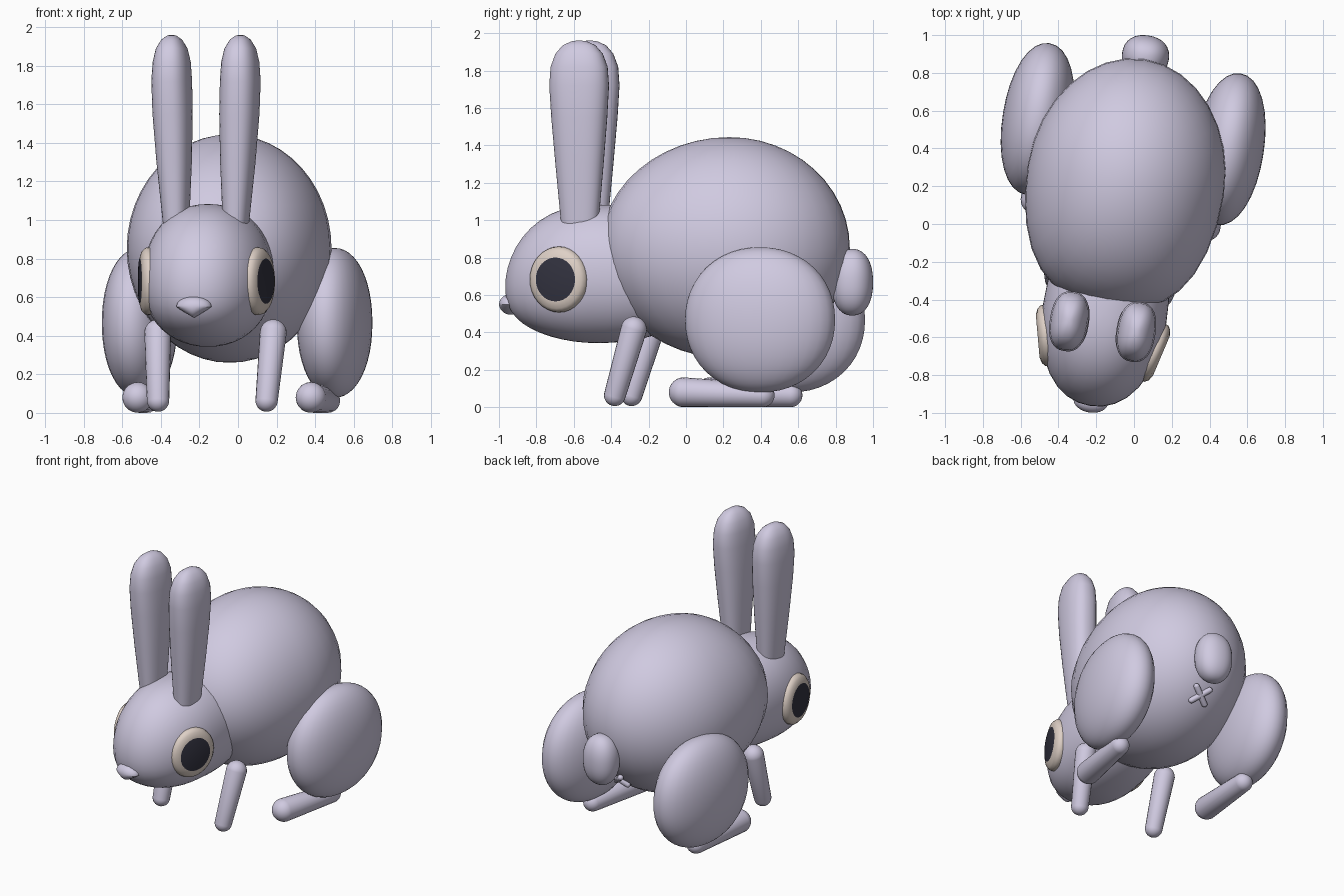
import bpy, bmesh, math
from mathutils import Vector, Matrix

if "Cube" in bpy.data.objects:
    bpy.data.objects.remove(bpy.data.objects["Cube"])

# The whole animal is symmetric, but turned slightly about z
PLACE = Matrix.Translation((-0.08, 0, 0)) @ Matrix.Rotation(math.radians(-9), 4, 'Z')


def material(name, rgb):
    m = bpy.data.materials.new(name)
    m.diffuse_color = (*rgb, 1)
    m.use_nodes = True
    m.node_tree.nodes["Principled BSDF"].inputs["Base Color"].default_value = m.diffuse_color
    return m


FUR = material("lilac fur", (0.63, 0.59, 0.75))
CREAM = material("cream eye rim", (0.73, 0.63, 0.565))
DARK = material("dark pupil", (0.032, 0.032, 0.05))


def finish(name, bm, mats=(FUR,)):
    bmesh.ops.recalc_face_normals(bm, faces=bm.faces)
    me = bpy.data.meshes.new(name)
    bm.to_mesh(me)
    bm.free()
    me.transform(PLACE)
    for m in mats:
        me.materials.append(m)
    me.polygons.foreach_set("use_smooth", [True] * len(me.polygons))
    me.set_sharp_from_angle(angle=math.radians(40))
    ob = bpy.data.objects.new(name, me)
    bpy.context.collection.objects.link(ob)
    return ob


def sphere(u=32, v=24):
    bm = bmesh.new()
    bmesh.ops.create_uvsphere(bm, u_segments=u, v_segments=v, radius=1)
    return bm


def blob(name, centre, rx, front, back, rz, taper=0, p=2.0, droop=0, blunt=0):
    """Ellipsoid with different front and back lengths. taper narrows the bottom,
    p > 2 makes it boxier, droop lowers the front, blunt flattens the front."""
    bm = sphere()
    for v in bm.verts:
        x, y, z = v.co / sum(abs(c) ** p for c in v.co) ** (1 / p)
        w = 1 - taper * max(0.0, -z)
        length = front * (1 + blunt * x * x) if y < 0 else back
        low = droop * min(0.0, y) * (1 - z * z)
        v.co = Vector(centre) + Vector((x * rx * w, y * length, z * rz + low))
    return finish(name, bm)


def capsule(name, a, ra, b, rb):
    """Rounded rod from a to b with an end radius at each end."""
    a, b = Vector(a), Vector(b)
    rot = (b - a).to_track_quat('Z', 'Y')
    bm = sphere(20, 15)
    for v in bm.verts:
        d = rot @ v.co
        v.co = b + d * rb if v.co.z > 0 else a + d * ra
    return finish(name, bm)


def loft(rings):
    """Skin over rings of points; returns the mesh and its end cap."""
    bm = bmesh.new()
    rows = [[bm.verts.new(p) for p in r] for r in rings]
    n = len(rows[0])
    for lo, hi in zip(rows, rows[1:]):
        for i in range(n):
            j = (i + 1) % n
            bm.faces.new((lo[i], lo[j], hi[j], hi[i]))
    bm.faces.new(rows[0])
    return bm, bm.faces.new(rows[-1])


def spow(t, e):
    return math.copysign(abs(t) ** e, t)


ANGLES = [2 * math.pi * i / 32 for i in range(32)]

# Body, head, nose, tail
blob("body", (0, 0.235, 0.852), 0.525, 0.69, 0.648, 0.592, blunt=0.2)
blob("head", (0, -0.48, 0.713), 0.33, 0.495, 0.62, 0.37, p=2.15, droop=0.07)
blob("nose", (0, -0.95, 0.55), 0.092, 0.06, 0.06, 0.055, taper=0.75)
blob("tail", (0, 0.90, 0.668), 0.125, 0.11, 0.11, 0.178, p=2.25)

# Small crossed mark under the tail, lying on the body surface
centre = Vector((0, 0.735, 0.468))
down = Vector((0, -0.67, -0.74))
for k, s in (("a", 1), ("b", -1)):
    arm = (Vector((s, 0, 0)) + down).normalized() * 0.07
    capsule("tail_mark_" + k, centre - arm, 0.02, centre + arm, 0.02)

# Ear stations: height, half width, half depth
EAR = [(0.88, 0.058, 0.09), (0.98, 0.066, 0.1), (1.3, 0.089, 0.129),
       (1.55, 0.101, 0.15), (1.72, 0.102, 0.16), (1.82, 0.095, 0.153),
       (1.89, 0.079, 0.127), (1.935, 0.052, 0.088), (1.956, 0.024, 0.042), (1.96, 0.008, 0.014)]
# Eye stations: radius, height above the eye plane
EYE = [(0.12, -0.09), (0.152, -0.06), (0.165, -0.032), (0.161, -0.01),
       (0.145, 0.007), (0.114, 0.018)]

for side, s in (("right", 1), ("left", -1)):
    # Ears, leaning outward slightly
    rings = []
    for z, a, b in EAR:
        cx = s * (0.156 + 0.024 * min(1, (z - 0.95) / 0.75))
        rings.append([Vector((cx + a * spow(math.cos(t), 0.82),
                              -0.55 + b * spow(math.sin(t), 0.82), z)) for t in ANGLES])
    bm, _ = loft(rings)
    finish(side + "_ear", bm)

    # Eyes: domed cream rim with a dark centre face
    tilt = math.radians(14)
    normal = Vector((s * math.cos(tilt), -math.sin(tilt), 0))
    along = Vector((s * math.sin(tilt), math.cos(tilt), 0))
    mid = Vector((s * 0.314, -0.65, 0.683))
    rings = []
    for r, h in EYE:
        tall = 1.03 if r == 0.114 else 1.07
        rings.append([mid + normal * h + along * (r * math.cos(t))
                      + Vector((0, 0, r * tall * math.sin(t))) for t in ANGLES])
    bm, cap = loft(rings)
    cap.material_index = 1
    finish(side + "_eye", bm, (CREAM, DARK))

    # Legs and feet
    blob(side + "_thigh", (s * 0.512, 0.482, 0.467), 0.186, 0.406, 0.406, 0.388, p=2.1)
    capsule(side + "_hind_foot", (s * 0.455, 0.06, 0.08), 0.08, (s * 0.475, 0.49, 0.064), 0.064)
    capsule(side + "_front_leg", (s * 0.285, -0.34, 0.064), 0.058, (s * 0.303, -0.235, 0.415), 0.07)
